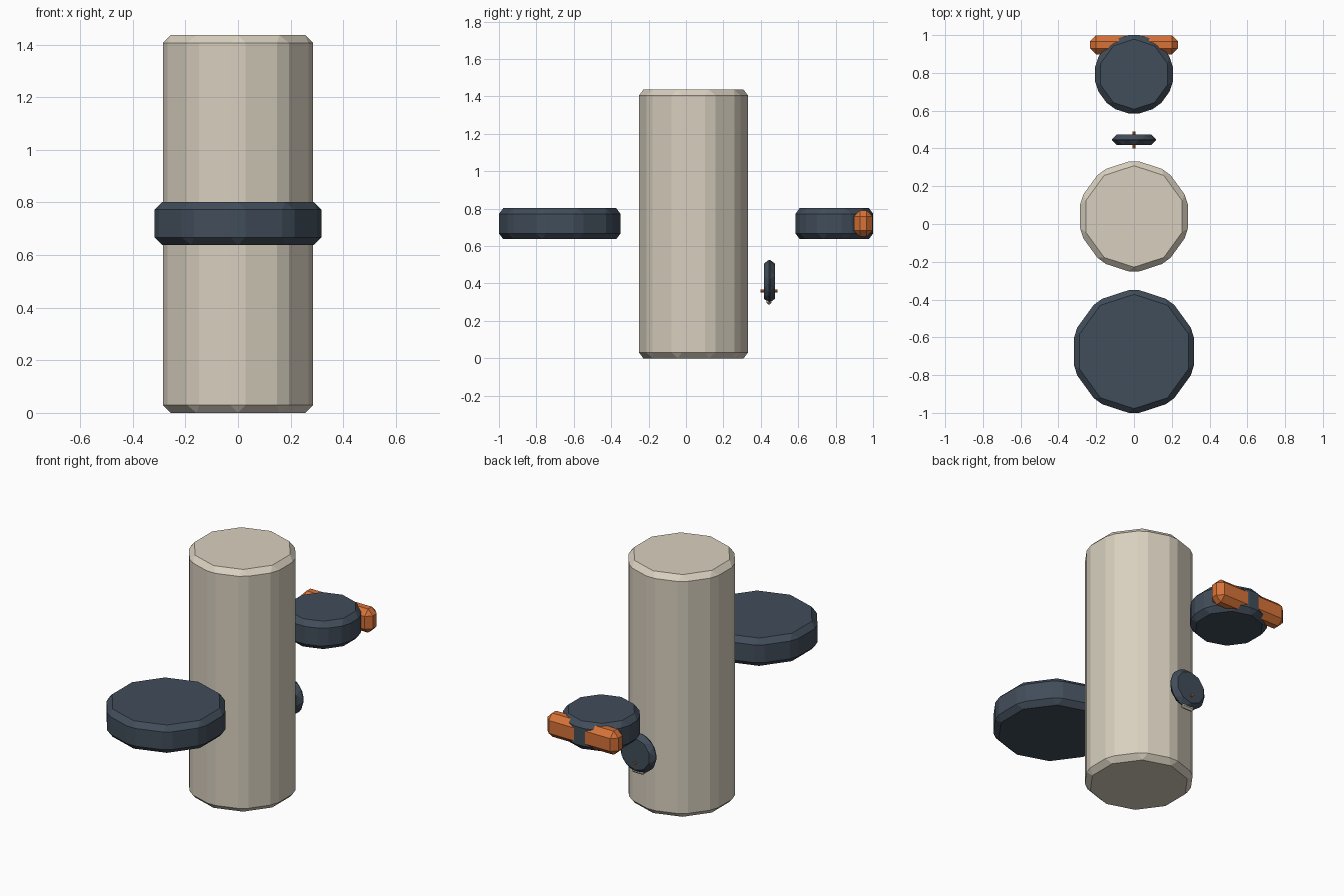
import bpy
from math import radians

cube = bpy.data.objects.get("Cube")
if cube:
    bpy.data.objects.remove(cube, do_unlink=True)


def material(name, rgb):
    mat = bpy.data.materials.new(name)
    mat.use_nodes = True
    mat.diffuse_color = (*rgb, 1)
    mat.node_tree.nodes["Principled BSDF"].inputs["Base Color"].default_value = (*rgb, 1)
    return mat


cream = material("cream", (0.69, 0.63, 0.52))
slate = material("slate_blue", (0.053, 0.074, 0.102))
orange = material("orange", (0.68, 0.17, 0.04))


def finish(name, mat, bevel):
    """Name and colour the active object and chamfer all its edges."""
    obj = bpy.context.object
    obj.name = name
    obj.data.materials.append(mat)
    if bevel:
        mod = obj.modifiers.new("chamfer", "BEVEL")
        mod.width = bevel
        mod.segments = 1
        mod.limit_method = "ANGLE"
        mod.angle_limit = radians(20)
    return obj


def drum(name, mat, radius, depth, location, bevel=0.03, tilt=0, sides=10):
    bpy.ops.mesh.primitive_cylinder_add(vertices=sides, radius=radius, depth=depth,
                                        location=location, rotation=(tilt, 0, 0))
    return finish(name, mat, bevel)


def block(name, mat, size, location, bevel):
    bpy.ops.mesh.primitive_cube_add(size=1, location=location)
    obj = bpy.context.object
    for v in obj.data.vertices:
        v.co = [c * s for c, s in zip(v.co, size)]
    return finish(name, mat, bevel)


# Tall central column
drum("column", cream, 0.30, 1.436, (0, 0.04, 0.718))

# Flat discs in front of and behind the column
drum("front_disc", slate, 0.334, 0.165, (0, -0.675, 0.72))
drum("back_disc", slate, 0.217, 0.165, (0, 0.793, 0.72))

# Bar through the back disc
block("back_bar", orange, (0.467, 0.1, 0.14), (0, 0.948, 0.72), 0.032)

# Small upright disc with its pin and foot
drum("small_disc", slate, 0.123, 0.058, (0, 0.446, 0.412), 0.027, radians(90))
drum("pin", orange, 0.007, 0.09, (0, 0.444, 0.36), 0, radians(90), 8)
block("foot", cream, (0.08, 0.026, 0.05), (0, 0.444, 0.313), 0.009)
